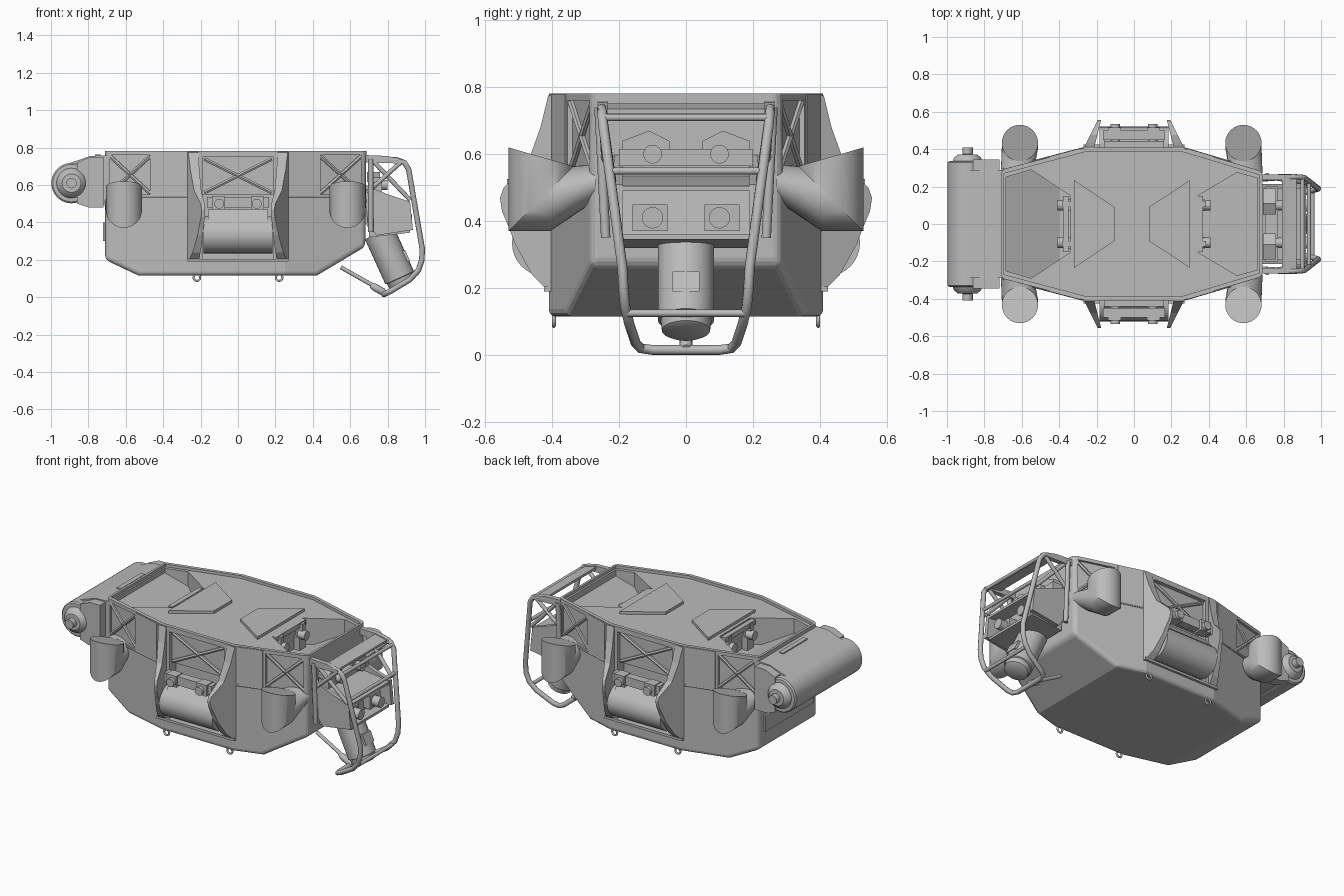
import bpy, bmesh, math
from mathutils import Vector

cube = bpy.data.objects.get("Cube")
if cube:
    bpy.data.objects.remove(cube, do_unlink=True)

grey = bpy.data.materials.new("plain_grey")
grey.use_nodes = True
GREY = (0.5, 0.5, 0.5, 1)
grey.diffuse_color = GREY
grey.node_tree.nodes["Principled BSDF"].inputs["Base Color"].default_value = GREY


def select(ob):
    bpy.ops.object.select_all(action='DESELECT')
    ob.select_set(True)
    bpy.context.view_layer.objects.active = ob


def finish(name, bm, smooth=False):
    bmesh.ops.recalc_face_normals(bm, faces=bm.faces)
    me = bpy.data.meshes.new(name)
    bm.to_mesh(me)
    bm.free()
    me.materials.append(grey)
    ob = bpy.data.objects.new(name, me)
    bpy.context.collection.objects.link(ob)
    if smooth:
        select(ob)
        bpy.ops.object.shade_smooth_by_angle(angle=math.radians(35))
    return ob


def loft(name, rings, smooth=False):
    bm = bmesh.new()
    rows = [[bm.verts.new(p) for p in ring] for ring in rings]
    n = len(rows[0])
    for a, b in zip(rows, rows[1:]):
        for i in range(n):
            j = (i + 1) % n
            bm.faces.new((a[i], a[j], b[j], b[i]))
    bm.faces.new(rows[0])
    bm.faces.new(rows[-1])
    return finish(name, bm, smooth)


def prism(name, pts, axis, lo, hi):
    place = {'x': lambda p, d: (d, p[0], p[1]),
             'y': lambda p, d: (p[0], d, p[1]),
             'z': lambda p, d: (p[0], p[1], d)}[axis]
    return loft(name, [[place(p, d) for p in pts] for d in (lo, hi)])


def box(name, x0, x1, y0, y1, z0, z1):
    return prism(name, [(x0, y0), (x1, y0), (x1, y1), (x0, y1)], 'z', z0, z1)


def turned(name, a, b, profile, sides=32):
    # profile: (fraction along a-b, radius)
    a, b = Vector(a), Vector(b)
    q = (b - a).to_track_quat('Z', 'Y')
    ring = [Vector((math.cos(t), math.sin(t), 0)) for t in
            (math.tau * i / sides for i in range(sides))]
    return loft(name, [[a.lerp(b, f) + q @ (v * r) for v in ring] for f, r in profile], True)


def rod(name, a, b, r, sides=12):
    return turned(name, a, b, [(0, r), (1, r)], sides)


def tube(name, pts, r, closed=False):
    cu = bpy.data.curves.new(name, 'CURVE')
    cu.dimensions = '3D'
    cu.bevel_depth = r
    cu.bevel_resolution = 3
    cu.use_fill_caps = True
    sp = cu.splines.new('POLY')
    sp.points.add(len(pts) - 1)
    sp.use_cyclic_u = closed
    for p, c in zip(sp.points, pts):
        p.co = (*c, 1)
    cu.materials.append(grey)
    ob = bpy.data.objects.new(name, cu)
    bpy.context.collection.objects.link(ob)
    select(ob)
    bpy.ops.object.convert(target='MESH')
    bpy.ops.object.shade_smooth_by_angle(angle=math.radians(40))


def apply(ob, mod):
    select(ob)
    bpy.ops.object.modifier_apply(modifier=mod.name)


def boolean(ob, cutter, op='DIFFERENCE'):
    m = ob.modifiers.new("cut", 'BOOLEAN')
    m.operation, m.solver, m.object = op, 'EXACT', cutter
    apply(ob, m)
    bpy.data.objects.remove(cutter, do_unlink=True)


def both(half):
    return half + [(x, -y) for x, y in reversed(half)]


# Hull: plan outline crossed with side profile, rounded below
outline = [(-.71, .29), (-.25, .41), (.25, .41), (.69, .28)]
hull = prism("hull", both(outline), 'z', 0, 1)
side = [(-.71, 1.1), (-.71, .2), (-.53, .115), (.42, .115), (.68, .27), (.69, 1.1)]
boolean(hull, prism("profile_cutter", side, 'y', -1, 1), 'INTERSECT')
bev = hull.modifiers.new("round", 'BEVEL')
bev.width, bev.segments, bev.limit_method = .022, 3, 'ANGLE'
bev.angle_limit = math.radians(40)
apply(hull, bev)
boolean(hull, box("top_cutter", -2, 2, -2, 2, .782, 2))
inner = [(-.695, .27), (-.25, .388), (.25, .388), (.672, .262)]
boolean(hull, prism("deck_cutter", both(inner), 'z', .765, .9))
# End pockets with floors falling toward the middle
for e, plan in ((-1, [(-.685, .25), (-.55, .29), (-.34, .15)]),
                (1, [(.34, .15), (.55, .275), (.66, .245)])):
    pocket = prism("pocket_cutter", both(plan), 'z', .5, .9)
    slope = [(e * .3, .6), (e * .4, .6), (e * .7, .745), (e * .7, 1), (e * .3, 1)]
    boolean(pocket, prism("slope_cutter", slope, 'y', -1, 1), 'INTERSECT')
    boolean(hull, pocket)


def wall_y(x):
    if x < 0:
        return .29 + (x + .71) * .12 / .46
    return .41 - (x - .25) * .13 / .44


def wall_plate(name, s, x0, x1, back, front, z0, z1):
    # Slab following the slanted hull side between x0 and x1
    a, b = wall_y(x0), wall_y(x1)
    quad = [(x0, s * (a + back)), (x1, s * (b + back)), (x1, s * (b + front)), (x0, s * (a + front))]
    return prism(name, quad, 'z', z0, z1)


fin = [(.4, .778), (.412, .775), (.435, .68), (.475, .57), (.545, .5), (.556, .47), (.55, .43),
       (.525, .37), (.51, .33), (.46, .24), (.42, .2), (.4, .2)]
for s in (-1, 1):
    boolean(hull, box("bay_cutter", -.19, .19, s * .345, s * .5, .2, .55))
    boolean(hull, box("panel_cutter", -.19, .19, s * .385, s * .5, .5, .75))
    # Corner windows with flat lattice
    for x0, x1 in ((-.685, -.47), (.44, .66)):
        boolean(hull, wall_plate("window_cutter", s, x0, x1, -.015, .03, .55, .76))
        a, b = wall_y(x0), wall_y(x1)
        for z0, z1 in ((.555, .755), (.755, .555)):
            rod("lattice_bar", (x0, s * (a - .011), z0), (x1, s * (b - .011), z1), .011, 6)
    # Skin panels and seam strips beside the bays
    for x0, x1 in ((-.455, -.285), (.285, .425)):
        wall_plate("skin_panel", s, x0, x1, -.01, .004, .535, .778)
    for x0, x1 in ((-.7, -.27), (.27, .67)):
        rod("seam_strip", (x0, s * wall_y(x0), .535), (x1, s * wall_y(x1), .535), .006, 6)

    # Side bay: flared fins, roller, lattice, machinery
    for e in (-1, 1):
        loft("bay_fin", [[(e * (.272 - .5 * (y - .4)), s * y, z) for y, z in fin],
                         [(e * (.215 - .25 * (y - .4)), s * y, z) for y, z in fin]])
        rod("bay_lattice", (-.18 * e, s * .39, .56), (.18 * e, s * .39, .74), .011, 6)
        rod("bay_clamp", (e * .1, s * .44, .5), (e * .1, s * .535, .5), .026, 16)
        box("bay_clamp_block", e * .07, e * .14, s * .45, s * .515, .47, .54)
        tube("lifting_eye", [(e * .22 + .018 * math.cos(t), s * .395, .105 + .018 * math.sin(t))
                             for t in (math.tau * i / 12 for i in range(12))], .006, True)
    turned("bay_roller", (-.185, s * .42, .335), (.185, s * .42, .335), [(0, .1), (1, .1)])
    prism("bay_shelf", [(s * .34, .47), (s * .44, .47), (s * .5, .4), (s * .34, .4)], 'x', -.16, .16)
    box("bay_housing", -.165, .165, s * .45, s * .5, .48, .535)
    box("bay_sill", -.27, .27, s * .38, s * .425, .19, .205)

    # Mitred corner ducts with rising necks
    for x, lean in ((-.61, -.015), (.585, .015)):
        ring = [(math.cos(t), math.sin(t)) for t in (math.tau * i / 32 for i in range(32))]
        r, cy, cz = .097, .433, .468
        loft("corner_duct", [
            [(x + r * c, s * (cy + r * d), .592 + .028 * d) for c, d in ring],
            [(x + r * c, s * (cy + r * d), cz - r * d) for c, d in ring],
            [(x + r * c, s * (min(cy + r * d, .41) - .005), cz - r * d) for c, d in ring],
            [(x + lean + r * c * .9, s * .27, .515 - r * d * .55) for c, d in ring]], True)

# Deck hatches and pocket machinery
for e, wide, tip in ((-1, -.32, -.105), (1, .3, .08)):
    prism("deck_hatch", both([(wide, .235), (tip, .09)]), 'z', .762, .782)
    x = e * .36
    box("hatch_beam", x - .02, x + .01, -.15, .15, .735, .765)
    for s in (-1, 1):
        box("pocket_block", x - .02, x + .02, s * .07, s * .13, .6, .68)
        rod("pocket_nozzle", (x, s * .1, .69), (x + e * .05, s * .1, .69), .028, 16)
        box("hatch_hinge", x - .025, x + .025, s * .09, s * .12, .68, .76)

# Rear drum with end caps and its housing
cap = [(0, .02), (.045, .02), (.046, .05), (.065, .07), (.09, .08), (.091, .1), (.1, .108)]
turned("rear_drum", (-.89, -.41, .61), (-.89, .41, .61),
       cap + [(1 - f, r) for f, r in reversed(cap)], 40)
for s in (-1, 1):
    rod("drum_hub", (-.89, s * .375, .61), (-.89, s * .41, .61), .028, 16)
    prism("drum_bracket", [(-.86, .5), (-.86, .72), (-.79, .75), (-.72, .75), (-.72, .48), (-.8, .48)],
          'y', s * .28, s * .345)
prism("drum_housing", [(-.9, .717), (-.79, .755), (-.69, .76), (-.69, .49), (-.84, .5)], 'y', -.29, .29)
box("housing_slot", -.765, -.735, -.115, .125, .74, .763)
box("rear_step", -.722, -.7, -.24, .24, .3, .4)

# Nose machinery
prism("nose_core", [(.68, .53), (.82, .52), (.84, .36), (.72, .33), (.68, .4)], 'y', -.19, .19)
prism("nose_shelf", [(.68, .535), (.82, .52), (.92, .505), (.92, .49), (.68, .51)], 'y', -.19, .19)
box("nose_beam", .7, .77, -.2, .2, .565, .615)
prism("nose_floor", [(.7, .32), (.92, .345), (.92, .36), (.7, .36)], 'y', -.19, .19)
prism("nose_top_cover", [(.79, .752), (.87, .735), (.87, .722), (.79, .737)], 'y', -.24, .24)
for s in (-1, 1):
    prism("nose_cheek", [(.68, .6), (.8, .55), (.92, .51), (.935, .36), (.74, .33), (.69, .4)],
          'y', s * .19, s * .215)
    box("nose_block", .82, .88, s * .055, s * .16, .37, .45)
    rod("nose_lens", (.86, s * .1, .41), (.93, s * .1, .41), .032, 16)
    prism("upper_hood", [(s * .05, .615), (s * .19, .615), (s * .19, .64), (s * .11, .67), (s * .05, .64)],
          'x', .69, .76)
    rod("upper_lens", (.75, s * .1, .6), (.8, s * .1, .6), .028, 16)
    rod("nose_strut", (.69, s * .24, .56), (.88, s * .25, .73), .012)
    rod("nose_brace", (.72, s * .25, .73), (.92, s * .22, .52), .012)
    prism("nose_top_arm", [(.68, .76), (.8, .755), (.88, .735), (.88, .715), (.68, .72)],
          'y', s * .235, s * .265)
    rod("nose_post", (.71, s * .26, .74), (.71, s * .24, .35), .014)

# Tilted canister under the nose
turned("nose_canister", (.755, 0, .345), (.882, 0, .065),
       [(0, .084), (.86, .084), (.87, .076), (.97, .072), (1, .055)])
loft("canister_window", [[(.902 - .45 * (z - .22) + d, y, z) for y, z in
                          ((-.04, .19), (.04, .19), (.04, .25), (-.04, .25))] for d in (-.03, .006)])

# Tubular guard frame
half = [(.69, .25, .742), (.85, .252, .735), (.89, .25, .72), (.912, .247, .685), (.985, .19, .26),
        (.983, .187, .2), (.965, .182, .145), (.92, .17, .095), (.82, .15, .035), (.79, .135, .02),
        (.78, .1, .015)]
tube("guard_frame", half + [(x, -y, z) for x, y, z in reversed(half)], .015)
for x, y, z in ((.9, .25, .71), (.935, .225, .55), (.955, .175, .125)):
    rod("guard_crossbar", (x, -y, z), (x, y, z), .011)
rod("guard_stay", (.55, 0, .16), (.78, 0, .03), .011)
turned("stay_joint", (.71, 0, .065), (.79, 0, .02), [(0, .012), (.2, .02), (.8, .02), (1, .012)], 12)
